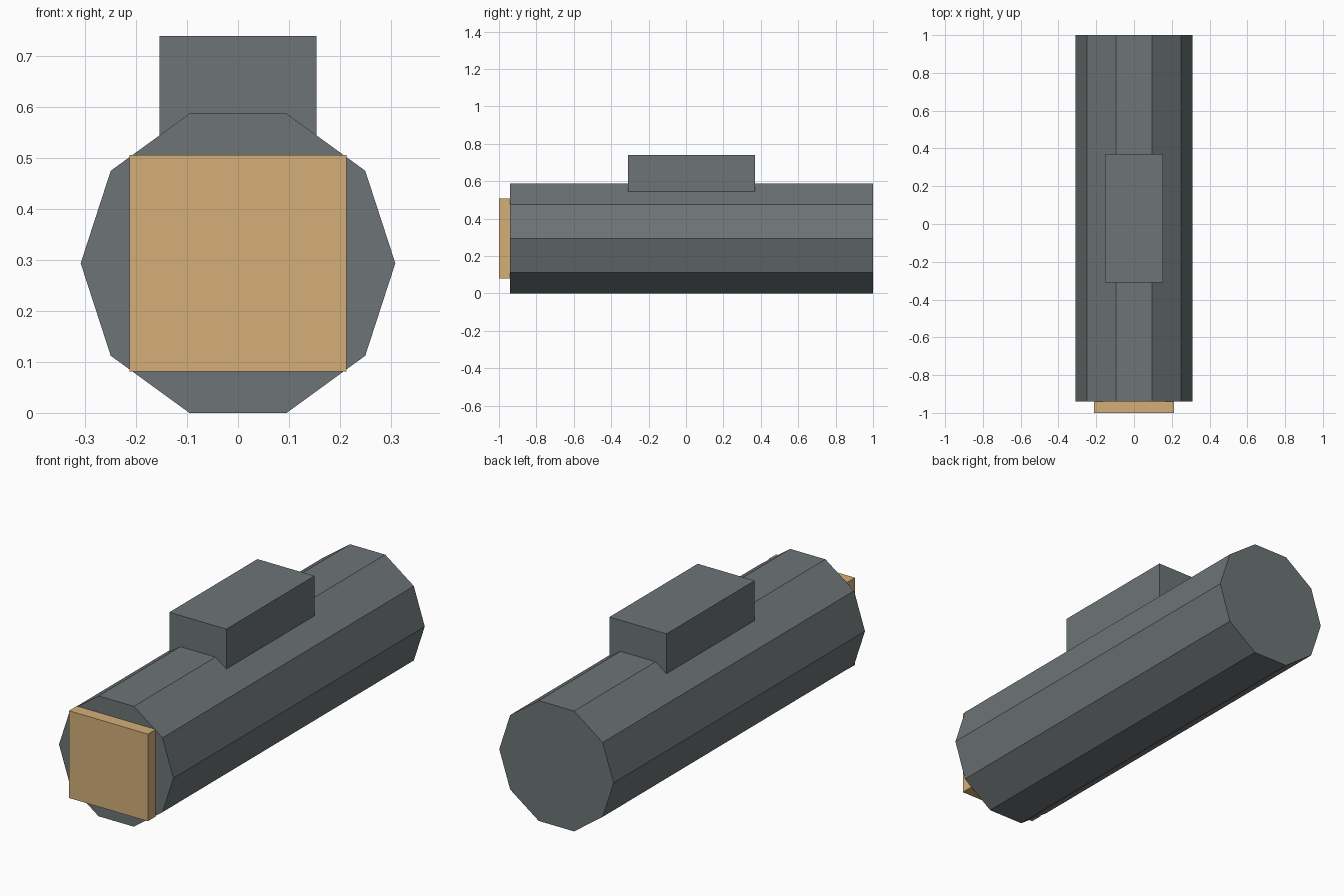
import bpy
import math

if "Cube" in bpy.data.objects:
    bpy.data.objects.remove(bpy.data.objects["Cube"])


def material(name, rgb):
    """Flat colour from 0-255 sRGB values."""
    mat = bpy.data.materials.new(name)
    mat.diffuse_color = [((c / 255 + 0.055) / 1.055) ** 2.4 for c in rgb] + [1]
    mat.use_nodes = True
    mat.node_tree.nodes["Principled BSDF"].inputs["Base Color"].default_value = mat.diffuse_color
    return mat


def box(name, low, high, mat):
    """Axis-aligned box between two corners."""
    bpy.ops.mesh.primitive_cube_add(size=1)
    ob = bpy.context.object
    ob.name = name
    for v in ob.data.vertices:
        v.co = [l if c < 0 else h for c, l, h in zip(v.co, low, high)]
    ob.data.materials.append(mat)
    return ob


grey = material("slate grey", (109, 116, 118))
tan = material("tan", (212, 175, 121))

RADIUS = 0.309
CENTRE_Z = RADIUS * math.cos(math.pi / 10)  # flat side rests on the ground

# Ten-sided body lying along y, with corners at the far left and right
bpy.ops.mesh.primitive_cylinder_add(vertices=10, radius=RADIUS, depth=1.94)
body = bpy.context.object
body.name = "body"
for v in body.data.vertices:
    a = math.tau * (v.index // 2) / 10
    v.co = (RADIUS * math.cos(a),
            1.0 if v.co.z > 0 else -0.94,
            CENTRE_Z + RADIUS * math.sin(a))
body.data.flip_normals()
body.data.materials.append(grey)

# Raised block on top, sunk into the body
box("top_block", (-0.154, -0.31, 0.44), (0.154, 0.37, 0.74), grey)

# Square plate on the front end
box("front_plate", (-0.213, -1.0, CENTRE_Z - 0.213),
    (0.213, -0.94, CENTRE_Z + 0.213), tan)
